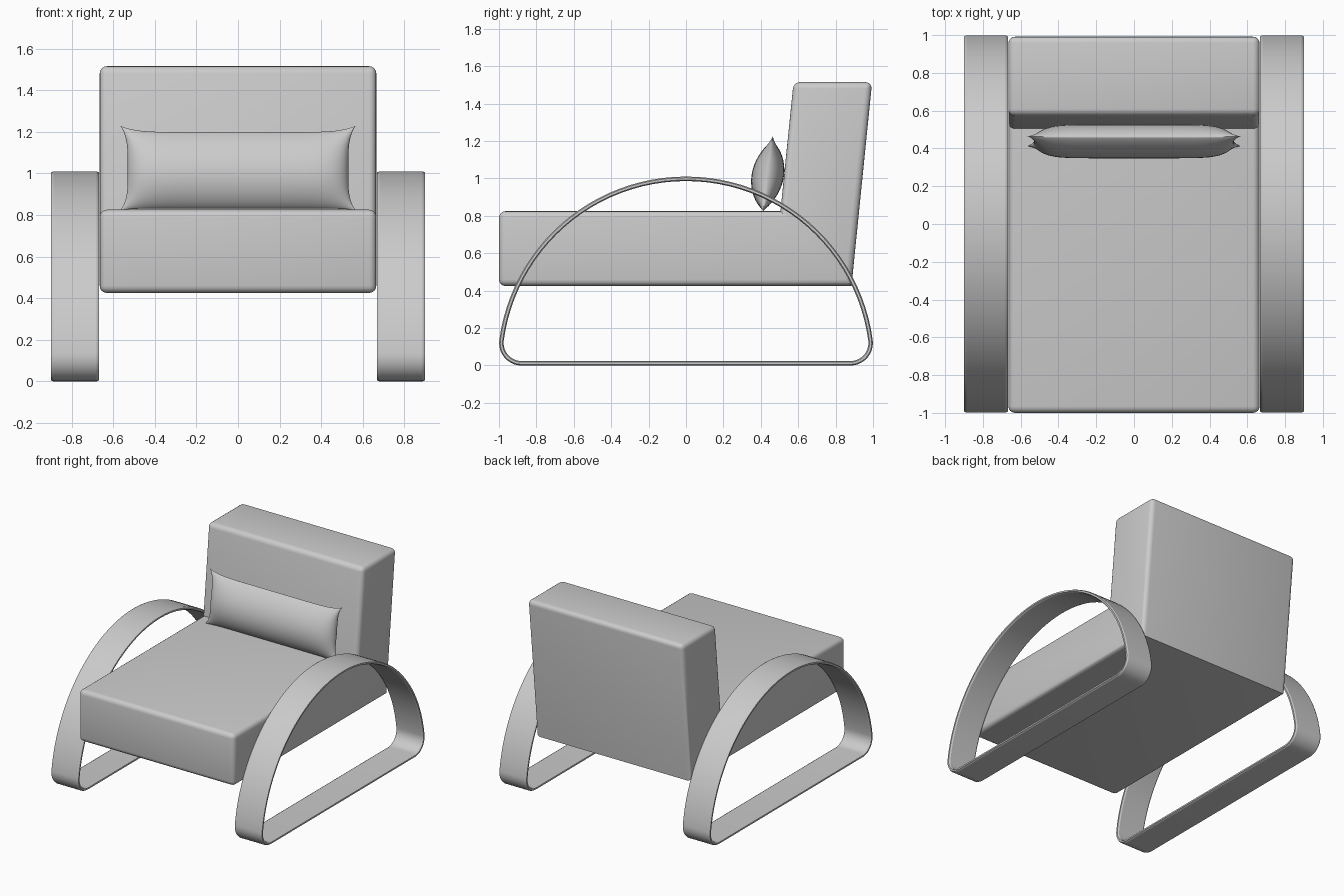
import bpy, bmesh, math
from mathutils import Vector

cube = bpy.data.objects.get("Cube")
if cube:
    bpy.data.objects.remove(cube, do_unlink=True)

GREY = (0.6, 0.6, 0.6, 1.0)
grey = bpy.data.materials.new("plain grey")
grey.use_nodes = True
grey.diffuse_color = GREY
grey.node_tree.nodes["Principled BSDF"].inputs["Base Color"].default_value = GREY


def finish(name, bm, angle):
    """Turn a bmesh into a smooth-shaded grey object."""
    bmesh.ops.recalc_face_normals(bm, faces=bm.faces)
    mesh = bpy.data.meshes.new(name)
    bm.to_mesh(mesh)
    bm.free()
    mesh.materials.append(grey)
    obj = bpy.data.objects.new(name, mesh)
    bpy.context.collection.objects.link(obj)
    bpy.ops.object.select_all(action='DESELECT')
    obj.select_set(True)
    bpy.context.view_layer.objects.active = obj
    bpy.ops.object.shade_smooth_by_angle(angle=math.radians(angle))
    return obj


# Seat and leaning backrest: one L-shaped side profile (y, z), extruded across x
HALF = 0.665
profile = [(-1, 0.425), (0.885, 0.425), (0.995, 1.515), (0.575, 1.515),
           (0.505, 0.825), (-1, 0.825)]
bm = bmesh.new()
side = bm.faces.new([bm.verts.new((-HALF, y, z)) for y, z in profile])
ext = bmesh.ops.extrude_face_region(bm, geom=[side])
bmesh.ops.translate(bm, vec=(2 * HALF, 0, 0),
                    verts=[v for v in ext["geom"] if isinstance(v, bmesh.types.BMVert)])
bmesh.ops.recalc_face_normals(bm, faces=bm.faces)


def is_soft(edge):
    """Round every edge except the rear bottom one and the inner crease."""
    mid = (edge.verts[0].co + edge.verts[1].co) / 2
    across = abs(mid.x) < 0.01
    return not (across and 0 < mid.y and mid.z < 1)


bmesh.ops.bevel(bm, geom=[e for e in bm.edges if is_soft(e)], offset=0.035,
                offset_type='OFFSET', segments=4, profile=0.5, affect='EDGES')
finish("seat_and_back", bm, 40)


# Arm hoops: a big arc closed by a flat runner with rounded corners
R, ARC_Z, FILLET = 1.007, 0.003, 0.12
FILLET_Y = math.sqrt((R - FILLET) ** 2 - (FILLET - ARC_Z) ** 2)
JOIN = math.atan2(FILLET - ARC_Z, FILLET_Y)


def arc(cy, cz, r, a0, a1, n):
    angles = [a0 + (a1 - a0) * i / n for i in range(n + 1)]
    return [(cy + r * math.cos(a), cz + r * math.sin(a)) for a in angles]


def hoop(inset):
    """Closed (y, z) outline, moved inwards by inset."""
    r = FILLET - inset
    return (arc(0, ARC_Z, R - inset, JOIN, math.pi - JOIN, 48)
            + arc(-FILLET_Y, FILLET, r, math.pi - JOIN, 1.5 * math.pi, 10)[1:]
            + arc(FILLET_Y, FILLET, r, -math.pi / 2, JOIN, 10)[:-1])


# Chamfered flat-bar section as (x, inset)
X0, X1, THICK, CX, CT = 0.668, 0.9, 0.024, 0.012, 0.006
section = [(X0 + CX, 0), (X1 - CX, 0), (X1, CT), (X1, THICK - CT),
           (X1 - CX, THICK), (X0 + CX, THICK), (X0, THICK - CT), (X0, CT)]

for name, sign in (("left_arm_hoop", 1), ("right_arm_hoop", -1)):
    bm = bmesh.new()
    rings = [[bm.verts.new((sign * x, y, z)) for y, z in hoop(t)] for x, t in section]
    for k, ring in enumerate(rings):
        nxt = rings[(k + 1) % len(rings)]
        for i in range(len(ring)):
            j = (i + 1) % len(ring)
            bm.faces.new((ring[i], ring[j], nxt[j], nxt[i]))
    finish(name, bm, 25)


# Lumbar pillow: two puffed sheets sharing a pinched seam, leaning on the back
NU, NV = 48, 20


def pillow_point(u, v, face):
    puff = (1 - abs(u) ** 8) ** 0.6 * (1 - v * v) ** 0.8
    x = u * (0.53 + 0.035 * abs(v) ** 4)
    flare = 0.03 if v > 0 else 0.008
    h = v * (0.183 + flare * abs(u) ** 8)
    return Vector((x, 0.437 + 0.13 * h + face * 0.087 * puff, 1.015 + h))


bm = bmesh.new()
for face in (-1, 1):
    grid = [[bm.verts.new(pillow_point(math.sin(math.pi * i / NU - math.pi / 2),
                                       math.sin(math.pi * j / NV - math.pi / 2), face))
             for j in range(NV + 1)] for i in range(NU + 1)]
    for i in range(NU):
        for j in range(NV):
            bm.faces.new((grid[i][j], grid[i + 1][j], grid[i + 1][j + 1], grid[i][j + 1]))
bmesh.ops.remove_doubles(bm, verts=bm.verts, dist=0.0001)
finish("lumbar_pillow", bm, 60)
